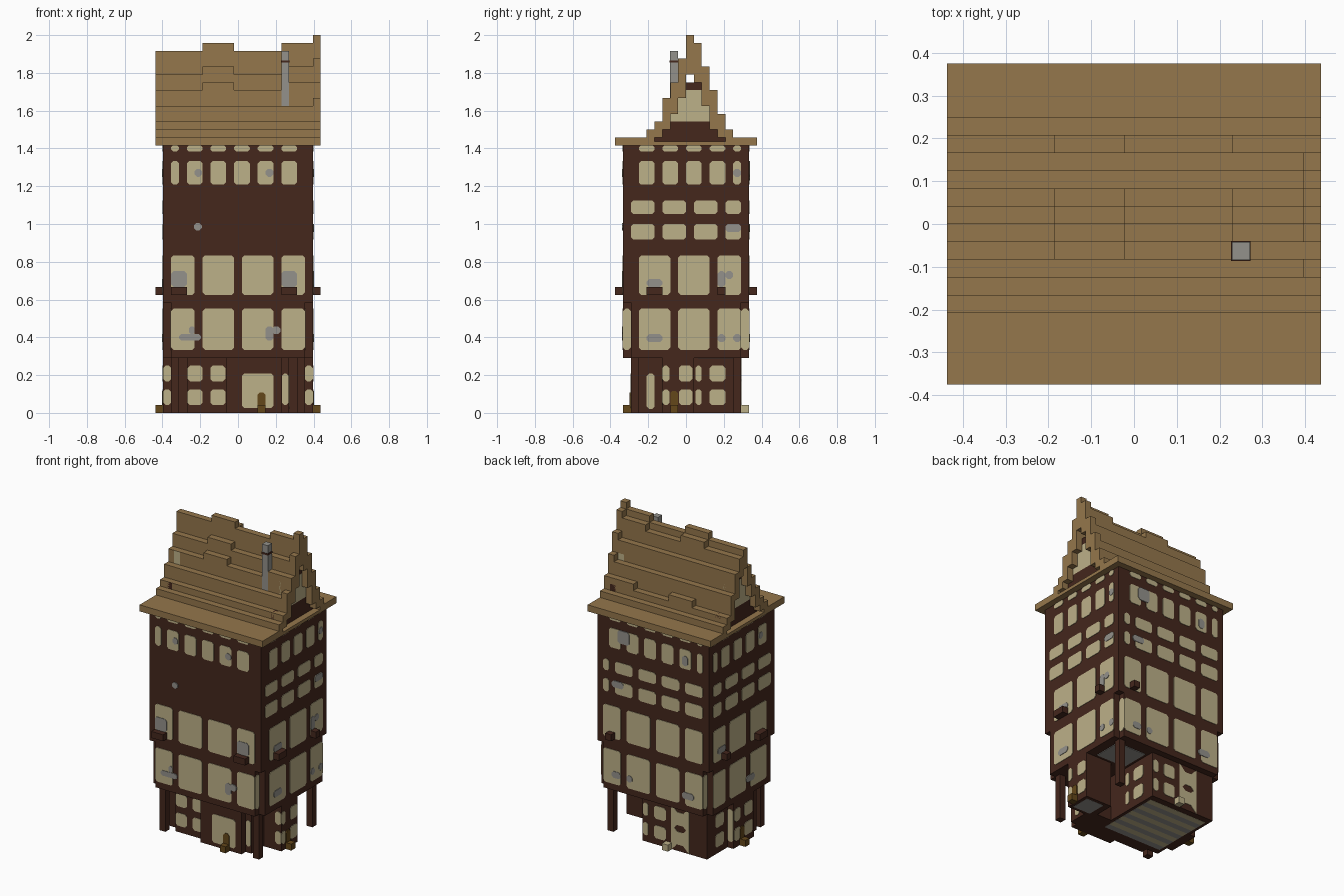
import bpy, bmesh
from mathutils import Vector

V = 1 / 24            # one block of the building grid
cube = bpy.data.objects.get("Cube")
if cube:
    bpy.data.objects.remove(cube, do_unlink=True)


def material(name, rgb):
    m = bpy.data.materials.new(name)
    m.use_nodes = True
    col = [(c / 255) ** 2.2 for c in rgb] + [1]
    m.diffuse_color = col
    m.node_tree.nodes["Principled BSDF"].inputs["Base Color"].default_value = col
    return m


timber = material("dark timber", (70, 43, 34))
thatch = material("tan roof", (147, 118, 77))
plaster = material("cream plaster", (187, 175, 135))
stone = material("grey stone", (146, 144, 138))
door_wood = material("door wood", (100, 73, 32))


def finish(name, bm, mat):
    bmesh.ops.recalc_face_normals(bm, faces=bm.faces)
    me = bpy.data.meshes.new(name)
    bm.to_mesh(me)
    bm.free()
    me.materials.append(mat)
    ob = bpy.data.objects.new(name, me)
    bpy.context.collection.objects.link(ob)


def boxes(name, mat, *specs):
    """Each spec is x0, x1, y0, y1, z0, z1 in blocks."""
    bm = bmesh.new()
    for x0, x1, y0, y1, z0, z1 in specs:
        verts = bmesh.ops.create_cube(bm, size=1)["verts"]
        for v in verts:
            v.co = Vector(((x0 + x1) / 2 + v.co.x * (x1 - x0),
                           (y0 + y1) / 2 + v.co.y * (y1 - y0),
                           (z0 + z1) / 2 + v.co.z * (z1 - z0))) * V
    finish(name, bm, mat)


SIDES = {"front": (1, -1), "back": (1, 1), "left": (0, 1), "right": (0, -1)}


def plates(name, mat, side, plane, panes, thick=0.003, cut=0.3):
    """Thin panes with clipped corners on a wall; panes are u0, u1, z0, z1."""
    axis, sign = SIDES[side]
    bm = bmesh.new()
    for u0, u1, z0, z1 in panes:
        c = min(cut, (u1 - u0) / 3, (z1 - z0) / 3)
        ring = [(u0 + c, z0), (u1 - c, z0), (u1, z0 + c), (u1, z1 - c),
                (u1 - c, z1), (u0 + c, z1), (u0, z1 - c), (u0, z0 + c)]
        layers = []
        for off in (0, thick):
            depth = sign * (plane * V + off)
            layers.append([bm.verts.new((u * V, depth, z * V) if axis else
                                        (depth, u * V, z * V)) for u, z in ring])
        a, b = layers
        bm.faces.new(a[::-1])
        bm.faces.new(b)
        for i in range(8):
            j = (i + 1) % 8
            bm.faces.new((a[i], a[j], b[j], b[i]))
    finish(name, bm, mat)


def row(start, width, limit, z0, z1):
    """Evenly spaced panes with one block of timber between them."""
    out = []
    while start < limit:
        out.append((max(start, -limit), min(start + width, limit), z0, z1))
        start += width + 1
    return out


# Storeys: the middle one has notched corners, the ground one is stepped
boxes("upper_storeys", timber, (-9.5, 9.5, -8, 8, 14, 34))
boxes("middle_storey", timber, (-8.5, 8.5, -8, 8, 7, 14), (-9.5, 9.5, -7, 7, 7, 14))
boxes("ground_storey", timber,
      (-8.5, 2.5, -5, 7, 0, 7), (-6.5, 2.5, -6, -5, 0, 7),
      (-1.5, 5.5, -7, -2, 0, 7), (5.5, 6.5, -6, -2, 0, 7),
      (5, 9.5, -3, 1, 0, 7), (-9.5, -8.5, -3, 2, 0, 7))
boxes("corner_posts", timber, *[(x - .5, x + .5, y - .5, y + .5, 0, 7)
      for x in (-8, 8) for y in (-6.5, 6.5)])
boxes("wall_brackets", timber,
      (-8.5, -6.5, -9, -8, 15, 16), (5.5, 7.5, -9, -8, 15, 16), (6.5, 7.5, 8, 9, 15, 16),
      *[(s * 10 - .5, s * 10 + .5, y, y + w, 15, 16) for s in (-1, 1)
        for y, w in ((-5, 2), (4, 1))])

# Window rows of the main walls
big = (8, 13.25), (15, 20)
small = (22, 24), (25.25, 27)
top = (29, 32), (33.2, 34)
for side in SIDES:
    long_wall = SIDES[side][0] == 1
    plane, limit = (8, 8.5) if long_wall else (9.5, 7)
    first = -9.5 if long_wall else -6
    panes = []
    for z in big:
        panes += row(first, 4, limit, *z)
    for z in top:
        panes += row(first, 2, limit, *z)
    if side != "front":
        for z in small:
            panes += row(-limit, 3, limit, *z)
    plates(side + "_windows", plaster, side, plane, panes)
for side in ("left", "right"):
    plates(side + "_corner_panels", plaster, side, 8.5,
           [(-8, -7, 8, 13.25), (7, 8, 8, 13.25)])

# Ground floor windows
low, high = (1, 3), (4, 6)
for z in (low, high):
    plates("ground_front_windows", plaster, "front", 6,
           [(-6.4, -4.5, *z), (-3.5, -1.6, *z)])
    plates("ground_back_windows", plaster, "back", 7, row(-7.5, 2, 2.4, *z))
    plates("porch_windows", plaster, "left", 2.5, [(1.2, 2, *z), (3, 5, *z)])
    plates("left_bay_windows", plaster, "left", 9.5, [(-3, -2.1, *z), (-.9, .8, *z)])
    plates("right_bay_windows", plaster, "right", 9.5, [(-2.6, -.6, *z), (.4, 1.8, *z)])
plates("shop_window", plaster, "front", 7, [(.5, 4.5, .6, 5)])
plates("narrow_window", plaster, "front", 6, [(5.6, 6.4, 1, 5)])
plates("narrow_side_window", plaster, "left", 6.5, [(-5, -4, .5, 5)])
plates("right_rear_windows", plaster, "right", 8.5, [(3, 5, *low), (3, 5, *high)])
plates("bay_front_panels", plaster, "front", 3,
       [(-9.5, -8.5, *low), (-9.5, -8.5, *high), (8.5, 9.5, *low), (8.5, 9.5, *high)])
plates("bay_back_panel", plaster, "back", 2, [(-9.5, -8.5, 1, 6)])

# Doors and door steps
plates("front_door", door_wood, "front", 7, [(2.5, 3.5, 0, 2.6)], 0.007)
plates("left_door", door_wood, "left", 9.5, [(-2, -1, 0, 2.8)], 0.007)
plates("right_door", door_wood, "right", 9.5, [(-.5, .5, 0, 2.8)], 0.007)
boxes("door_steps", door_wood, (2.5, 3.5, -8, -7, 0, 1),
      (9.5, 10.5, -2, -1, 0, 1), (-10.5, -9.5, -.5, .5, 0, 1))
boxes("back_step", plaster, (-2.5, -1.5, 7, 8, 0, 1))

# Grey worn patches on the walls
patches = {
    "front": [(-8.5, -6.5, 16, 18), (5.5, 7.5, 16, 18), (-7.5, -4.7, 9.2, 10),
              (-6.2, -5.5, 10, 11), (3.5, 4.5, 9.2, 11), (4.3, 5.4, 10, 11),
              (-5.5, -4.6, 6 * 5, 31), (3.5, 4.5, 30, 31), (-5.6, -4.6, 23.2, 24.1)],
    "left": [(-5, -3, 16, 17), (4, 5, 16, 18), (5, 6, 17, 18), (-5, -3, 9, 10),
             (4, 5, 9, 10), (6, 7, 9, 10), (5, 7, 23, 24), (6, 7, 30, 31)],
    "back": [(4, 6, 30, 32), (-6, -5, 29.5, 31), (5, 7, 23, 24), (3.5, 4.5, 9, 10),
             (5.5, 7, 9, 10), (-7, -5, 9, 10)],
    "right": [(-5, -4, 30, 31), (4, 6, 16, 17), (-3, -1, 9, 10)]}
for side, panes in patches.items():
    plates(side + "_worn_patches", stone, side,
           8 if SIDES[side][0] else 9.5, panes, 0.006)

# Underside boards of the floor and the porch ceiling
boxes("floor_boards", stone, *[(-8, 2, y, y + 1, -.02, .01) for y in range(-4, 6, 2)])
boxes("floor_strips", plaster, *[(-8, 2, y, y + 1, -.02, .01) for y in range(-3, 6, 2)])
boxes("shop_floor", stone, (6, 9, -2.5, .5, -.02, .01))
boxes("porch_ceiling", stone, (3, 8, 1.5, 6, 6.9, 7.01))

# Stepped roof shell: y0, y1, bottom, top, patch raise, gable raise
courses = [(-9, -5, 34, 35, 0, 0), (-5, -4, 34, 36, 0, 0), (-4, -3, 35, 37, 0, 0),
           (-3, -2, 36, 39, 0, 1), (-2, -1, 38, 41, 1, 0), (-1, 0, 40, 43, 1, 1),
           (0, 1, 43, 46, 1, 1), (1, 2, 42, 45, 1, 1), (2, 3, 39, 43, 0, 1),
           (3, 4, 36, 40, 0, 1), (4, 5, 35, 37, 1, 0), (5, 6, 34, 36, 0, 0),
           (6, 9, 34, 35, 0, 0)]
roof = []
for y0, y1, z0, z1, lift, end in courses:
    roof.append((-10.5, 10.5, y0, y1, z0, z1))
    if lift:
        roof += [(-4.5, -.5, y0, y1, z1, z1 + 1), (5.5, 10.5, y0, y1, z1, z1 + 1)]
    if end:
        roof.append((9.5, 10.5, y0, y1, z1, z1 + lift + 1))
roof.append((-10.5, 10.5, -5, 6, 34, 34.5))
boxes("stepped_roof", thatch, *roof)

# Gable walls at both ends
ends = ((-9.5, -8.5), (8.5, 9.5))
boxes("gable_base", timber, *[(*e, -4, 5, 34, 37) for e in ends])
boxes("gable_panel", plaster, *[(*e, -2, 3, 37, 41) for e in ends])
boxes("gable_beam", timber, *[(*e, 0, 2, 41, 42) for e in ends])

# Chimney with a dark band
boxes("chimney", stone, (5.5, 6.5, -2.02, -1, 37, 46))
boxes("chimney_band", timber, (5.45, 6.55, -2.07, -.95, 44.5, 44.8))
